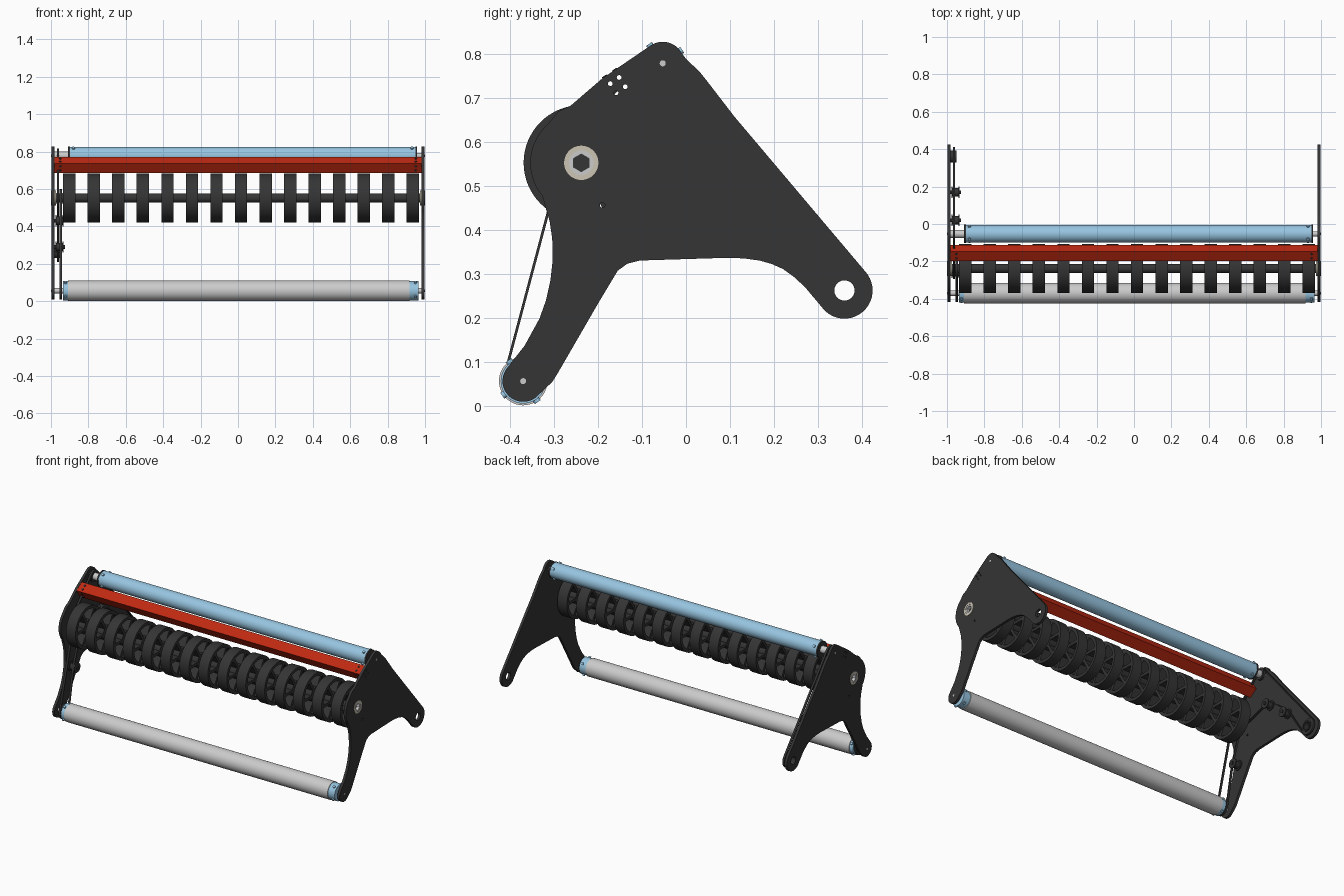
import bpy, bmesh
from math import sin, cos, pi, radians, atan2, sqrt
from mathutils import Matrix, Vector

if "Cube" in bpy.data.objects:
    bpy.data.objects.remove(bpy.data.objects["Cube"])


def material(name, rgb):
    m = bpy.data.materials.new(name)
    m.diffuse_color = (*rgb, 1)
    m.use_nodes = True
    m.node_tree.nodes["Principled BSDF"].inputs["Base Color"].default_value = m.diffuse_color
    return m


DARK = material("dark_steel", (0.035, 0.035, 0.035))
BLUE = material("blue_roller", (0.31, 0.56, 0.75))
RED = material("red_paint", (0.52, 0.022, 0.006))
BEIGE = material("beige_ring", (0.60, 0.56, 0.45))
AXES = Matrix(((0, 0, 1, 0), (1, 0, 0, 0), (0, 1, 0, 0), (0, 0, 0, 1)))  # profile (y, z), extruded in x


def arc(c, r, a0, a1, n=12):
    return [(c[0] + r * cos(radians(a0 + (a1 - a0) * i / n)),
             c[1] + r * sin(radians(a0 + (a1 - a0) * i / n))) for i in range(n + 1)]


def circle(c, r, n=40, turn=0):
    return arc(c, r, turn, turn + 360, n)[:-1]


def profile(name, loops, xa, xb, mat=None):
    """Fill closed (y, z) loops (inner loops become holes) and extrude from xa to xb."""
    cu = bpy.data.curves.new(name, 'CURVE')
    cu.dimensions, cu.fill_mode = '2D', 'BOTH'
    cu.extrude = abs(xb - xa) / 2
    for pts in loops:
        s = cu.splines.new('POLY')
        s.points.add(len(pts) - 1)
        for p, q in zip(s.points, pts):
            p.co = (q[0], q[1], 0, 1)
        s.use_cyclic_u = True
    ob = bpy.data.objects.new(name, cu)
    bpy.context.collection.objects.link(ob)
    bpy.ops.object.select_all(action='DESELECT')
    ob.select_set(True)
    bpy.context.view_layer.objects.active = ob
    bpy.ops.object.convert(target='MESH')
    ob = bpy.context.view_layer.objects.active
    ob.data.transform(Matrix.Translation(((xa + xb) / 2, 0, 0)) @ AXES)
    bm = bmesh.new()
    bm.from_mesh(ob.data)
    bmesh.ops.remove_doubles(bm, verts=bm.verts, dist=1e-5)
    bmesh.ops.recalc_face_normals(bm, faces=bm.faces)
    bm.to_mesh(ob.data)
    bm.free()
    if mat:
        ob.data.materials.clear()
        ob.data.materials.append(mat)
    bpy.ops.object.shade_smooth_by_angle(angle=radians(30))
    return ob


def screw(name, pos, direction, r, mat=None):
    """Small screw head whose axis follows direction."""
    bpy.ops.mesh.primitive_cylinder_add(vertices=12, radius=r, depth=0.012, location=pos)
    ob = bpy.context.object
    ob.name = name
    ob.rotation_euler = Vector(direction).to_track_quat('Z', 'Y').to_euler()
    if mat:
        ob.data.materials.append(mat)


def belt_loop(wheels, off):
    """Tangent path counter-clockwise round (centre, radius, side) wheels."""
    n = len(wheels)
    ang = []
    for i in range(n):
        (c1, r1, s1), (c2, r2, s2) = wheels[i], wheels[(i + 1) % n]
        dx, dy = c2[0] - c1[0], c2[1] - c1[1]
        d = sqrt(dx * dx + dy * dy)
        k = (s1 * r1 - s2 * r2) / d
        h = sqrt(1 - k * k)
        ang.append(atan2(dy / d * k - dx / d * h, dx / d * k + dy / d * h))
    pts = []
    for i, (c, r, s) in enumerate(wheels):
        a0, a1 = ang[i - 1], ang[i]
        turn = (a1 - a0) % (2 * pi)
        if s < 0:
            turn -= 2 * pi
        a0 = a0 * 180 / pi
        pts += arc(c, s * r + off, a0, a0 + turn * 180 / pi, 14)
    return pts


MAIN, LOW, TOP, REAR, BAR = (-.238, .552), (-.37, .056), (-.053, .778), (.36, .262), (-.155, .728)

# Side plates, bearings and shaft bolts
outline = (arc(TOP, .049, 125, 36)
           + [(.0, .788), (.03, .76), (.05, .735), (.11, .657)]
           + arc(REAR, .064, 40, -145, 24)
           + [(.27, .27), (.245, .293), (.22, .311), (.195, .322), (.167, .33), (.13, .335), (.087, .336),
              (-.105, .33), (-.133, .323), (-.155, .307), (-.2, .232), (-.292, .073), (-.304, .054)]
           + arc(LOW, .047, -40, -215, 16)
           + [(-.394, .102), (-.367, .136), (-.333, .198), (-.318, .24), (-.308, .285), (-.303, .33),
              (-.304, .38), (-.31, .42), (-.319, .45)]
           + arc(MAIN, .116, 220, 132, 16)
           + [(-.29, .669), (-.262, .682), (-.19, .744)])
holes = [circle(REAR, .023), circle(MAIN, .038), circle((-.19, .456), .006, 12)]
holes += [circle((BAR[0] + y, BAR[1] + z), .0055, 12)
          for y, z in ((-.017, .004), (.003, .018), (.017, -.003), (-.004, -.017))]
for s, side in ((1, "right"), (-1, "left")):
    profile("side_plate_" + side, [outline] + holes, s * .981, s * .997, DARK)
    profile("bearing_ring_" + side, [circle(MAIN, .039), circle(MAIN, .028)], s * .972, s, BEIGE)
    profile("bearing_hub_" + side, [circle(MAIN, .028), circle(MAIN, .02, 6, 30)], s * .972, s * .998)
    profile("low_bolt_" + side, [circle(LOW, .007, 12)], s * .98, s * .9985)
    profile("top_bolt_" + side, [circle(TOP, .007, 12)], s * .98, s * .9985)

# Top roller with its drive stub
profile("top_roller", [circle(TOP, .047, 48)], -.9, .95, BLUE)
for x0, x1 in ((-.908, -.899), (.948, .957)):
    profile("top_roller_collar", [circle(TOP, .049, 48)], x0, x1, DARK)
profile("top_drive_stub", [circle(TOP, .022)], -.984, -.905)
profile("top_shaft_end", [circle(TOP, .014, 24)], .955, .984)

# Lower roller: blue tube with a grey sleeve
profile("low_roller", [circle(LOW, .051, 48)], -.935, .965, BLUE)
profile("low_roller_sleeve", [circle(LOW, .055, 48), circle(LOW, .05, 48)], -.91, .918)
profile("low_shaft", [circle(LOW, .014, 24)], -.984, .984)

# Screw heads round the roller ends
for c, r, xs in ((TOP, .048, (-.88, .93)), (LOW, .052, (-.922, .948))):
    for x in xs:
        for a in (125, 215, 305, 35):
            d = (0, cos(radians(a)), sin(radians(a)))
            screw("roller_screw", (x, c[0] + d[1] * r, c[1] + d[2] * r), d, .008, BLUE)

# Red square cross tube, tilted to follow the plate edge
TILT = 33.7
profile("cross_tube", [circle(BAR, .0445, 4, TILT + 45), circle(BAR, .038, 4, TILT + 45)], -.981, .981, RED)
for x in (-.95, .95):
    for face in (90, 180):
        d = (0, cos(radians(TILT + face)), sin(radians(TILT + face)))
        e = (-d[2], d[1])
        for k in (-.014, .014):
            screw("tube_screw", (x, BAR[0] + d[1] * .029 + e[0] * k, BAR[1] + d[2] * .029 + e[1] * k), d, .006, DARK)

# Main shaft with fifteen spoked wheels
profile("main_shaft", [circle(MAIN, .025)], -.978, .978, DARK)
windows = []
for i in range(6):
    windows.append(arc(MAIN, .112, i * 60 + 5, i * 60 + 55) + arc(MAIN, .045, i * 60 + 50, i * 60 + 10, 6))
wheel = profile("wheel", [circle(MAIN, .131, 64)] + windows, -.935, -.869, DARK)
for i in range(1, 15):
    w = wheel.copy()
    w.name = "wheel_%02d" % i
    w.location.x = i * .1312
    bpy.context.collection.objects.link(w)

# Belt drive inside the left plate
IDLERS = ((.02, .55), (.17, .43), (-.26, .29))
drive = [(REAR, .046, 1), (TOP, .034, 1), (MAIN, .05, 1), (IDLERS[0], .022, -1), (IDLERS[1], .022, -1)]
lower = [(MAIN, .042, 1), (LOW, .042, 1), (IDLERS[2], .022, -1)]
for name, path, x0, x1 in (("drive_belt", drive, -.969, -.956), ("lower_belt", lower, -.954, -.941)):
    profile(name, [belt_loop(path, .005), belt_loop(path, -.001)], x0, x1, DARK)
    for c, r, s in path:
        if s > 0:
            bore = .024 if c == REAR else .012
            profile("pulley", [circle(c, r), circle(c, bore)], x0, x1, DARK)
profile("rear_bush", [circle(REAR, .032), circle(REAR, .0235)], -.983, -.95, DARK)
for c in IDLERS:
    profile("idler", [circle(c, .022, 24)], -.97, -.938, DARK)
    for x0, x1 in ((-.976, -.97), (-.939, -.932)):
        profile("idler_flange", [circle(c, .03, 32)], x0, x1, DARK)
    profile("idler_pin", [circle(c, .01, 16)], -.984, -.926, DARK)
